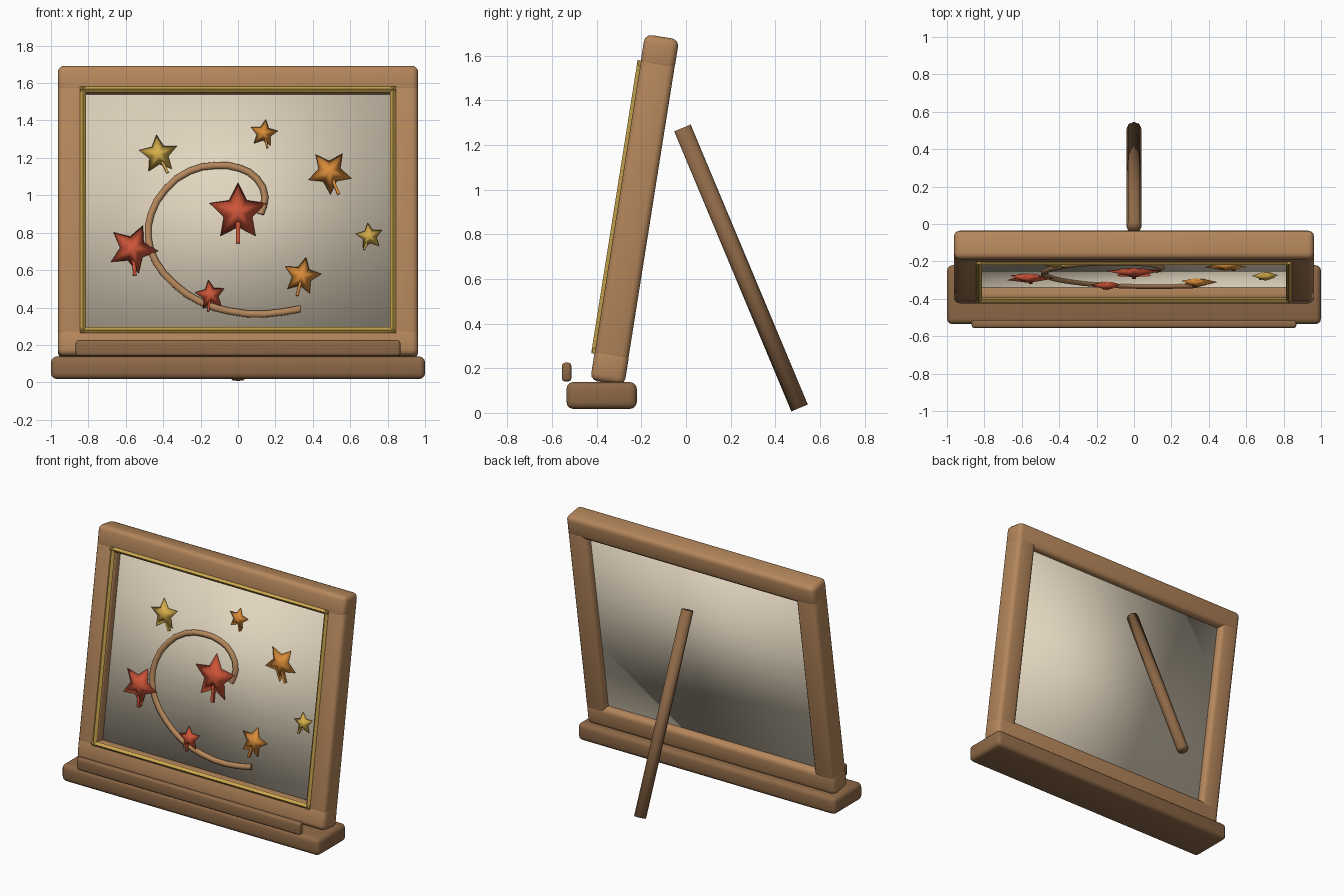
import bpy, bmesh, math
from mathutils import Matrix, Vector

if "Cube" in bpy.data.objects:
    bpy.data.objects.remove(bpy.data.objects["Cube"])


def material(name, rgb):
    m = bpy.data.materials.new(name)
    m.diffuse_color = (*rgb, 1)
    m.use_nodes = True
    m.node_tree.nodes["Principled BSDF"].inputs["Base Color"].default_value = m.diffuse_color
    return m


WOOD = material("light wood", (0.46, 0.24, 0.105))
DARK = material("dark wood", (0.27, 0.14, 0.063))
PANEL = material("cream panel", (0.76, 0.67, 0.52))
GOLD = material("gold trim", (0.58, 0.37, 0.075))
RED = material("red leaf", (0.62, 0.09, 0.04))
ORANGE = material("orange leaf", (0.70, 0.26, 0.04))
YELLOW = material("yellow leaf", (0.68, 0.43, 0.07))

# Frame space: x right, z up the picture, -y out of the front; leans back 9 degrees
TILT = Matrix.Translation((0, -0.23, 0.91)) @ Matrix.Rotation(math.radians(-9), 4, 'X')
FLAT = Matrix.Identity(4)


def finish(name, bm, mat, matrix, smooth):
    bmesh.ops.recalc_face_normals(bm, faces=bm.faces)
    me = bpy.data.meshes.new(name)
    bm.to_mesh(me)
    bm.free()
    me.materials.append(mat)
    ob = bpy.data.objects.new(name, me)
    bpy.context.collection.objects.link(ob)
    ob.matrix_world = matrix
    bpy.ops.object.select_all(action='DESELECT')
    ob.select_set(True)
    bpy.context.view_layer.objects.active = ob
    bpy.ops.object.shade_smooth_by_angle(angle=math.radians(smooth))
    return ob


def box(name, centre, size, mat, matrix=FLAT, bevel=0.0, smooth=40):
    bm = bmesh.new()
    bmesh.ops.create_cube(bm, size=1, matrix=Matrix.Translation(centre) @ Matrix.Diagonal((*size, 1)))
    if bevel:
        bmesh.ops.bevel(bm, geom=bm.edges[:], offset=bevel, segments=3, profile=0.5, affect='EDGES')
    return finish(name, bm, mat, matrix, smooth)


def rod(name, start, end, radius, sides, mat, matrix=FLAT, smooth=180):
    start, end = Vector(start), Vector(end)
    axis = end - start
    bm = bmesh.new()
    bmesh.ops.create_cone(bm, cap_ends=True, segments=sides, radius1=radius, radius2=radius, depth=axis.length,
                          matrix=Matrix.Translation((start + end) / 2)
                          @ axis.to_track_quat('Z', 'Y').to_matrix().to_4x4())
    return finish(name, bm, mat, matrix, smooth)


# Base, front lip and rear prop
box("base", (0, -0.378, 0.078), (2.0, 0.315, 0.12), DARK, bevel=0.03)
box("front_lip", (0, -0.535, 0.183), (1.735, 0.042, 0.084), DARK, bevel=0.014)
rod("rear_prop", (0, 0.509, 0.022), (0, -0.016, 1.277), 0.04, 8, DARK)

# Leaning frame with ridged gold inner trim
for s, side in ((1, "top"), (-1, "bottom")):
    box(side + "_rail", (0, 0, s * 0.71), (1.925, 0.155, 0.15), WOOD, TILT, 0.032)
    z = s * 0.652
    rod(side + "_trim", (-0.845, -0.075, z), (0.845, -0.075, z), 0.017, 4, GOLD, TILT, 30)
for s, side in ((1, "right"), (-1, "left")):
    box(side + "_stile", (s * 0.887, 0, 0), (0.15, 0.153, 1.37), WOOD, TILT, 0.03)
    x = s * 0.829
    rod(side + "_trim", (x, -0.075, -0.665), (x, -0.075, 0.665), 0.017, 4, GOLD, TILT, 30)

# Picture panel, softly shaded all the way round
box("panel", (0, 0.01, 0), (1.66, 0.04, 1.32), PANEL, TILT, smooth=180)


def on_panel(x, z, out):
    """Front-view position to frame space."""
    return Vector((x, -out, (z - 0.913) / 0.988))


# Swirling branch, half sunk into the panel
path = [(0.12, 0.90), (0.145, 0.99), (0.10, 1.09), (0.01, 1.145), (-0.12, 1.16), (-0.26, 1.13),
        (-0.39, 1.03), (-0.465, 0.90), (-0.48, 0.77), (-0.44, 0.645), (-0.34, 0.525),
        (-0.20, 0.43), (-0.04, 0.38), (0.14, 0.365), (0.335, 0.393)]
cu = bpy.data.curves.new("branch", 'CURVE')
cu.dimensions = '3D'
cu.bevel_depth = 0.021
cu.bevel_resolution = 1
cu.resolution_u = 2
cu.use_fill_caps = True
sp = cu.splines.new('BEZIER')
sp.bezier_points.add(len(path) - 1)
for p, (x, z) in zip(sp.bezier_points, path):
    p.co = on_panel(x, z, 0.01)
    p.handle_left_type = p.handle_right_type = 'AUTO'
cu.materials.append(WOOD)
branch = bpy.data.objects.new("branch", cu)
branch.matrix_world = TILT
bpy.context.collection.objects.link(branch)


# Star leaves: five-pointed with raised centre, plus a thin stem
def leaf(name, x, z, radius, turn, stem_turn, mat):
    bm = bmesh.new()
    ring = []
    for i in range(10):
        a = math.radians(90 + turn + 36 * i)
        r = radius * (0.5 if i % 2 else 1)
        ring.append(bm.verts.new((r * math.cos(a), 0, r * math.sin(a))))
    for depth in (-0.025, 0.025):
        tip = bm.verts.new((0, depth, 0))
        for i in range(10):
            bm.faces.new((ring[i], ring[(i + 1) % 10], tip))
    place = TILT @ Matrix.Translation(on_panel(x, z, 0.028))
    finish(name, bm, mat, place, 180)
    length = radius * 0.85
    box(name + "_stem", (0, 0, -0.2 * radius - length / 2), (0.125 * radius, 0.018, length), mat,
        place @ Matrix.Rotation(math.radians(-stem_turn), 4, 'Y'))


leaf("centre_leaf", 0.0, 0.908, 0.16, 0, 0, RED)
leaf("upper_left_leaf", -0.425, 1.218, 0.107, 6, 26, YELLOW)
leaf("top_leaf", 0.138, 1.33, 0.077, -8, 14, ORANGE)
leaf("upper_right_leaf", 0.49, 1.122, 0.122, 38, 22, ORANGE)
leaf("right_leaf", 0.703, 0.78, 0.075, 8, -22, YELLOW)
leaf("lower_right_leaf", 0.342, 0.567, 0.105, -12, -14, ORANGE)
leaf("left_leaf", -0.562, 0.712, 0.137, -23, 4, RED)
leaf("bottom_leaf", -0.147, 0.465, 0.084, 8, -8, RED)
